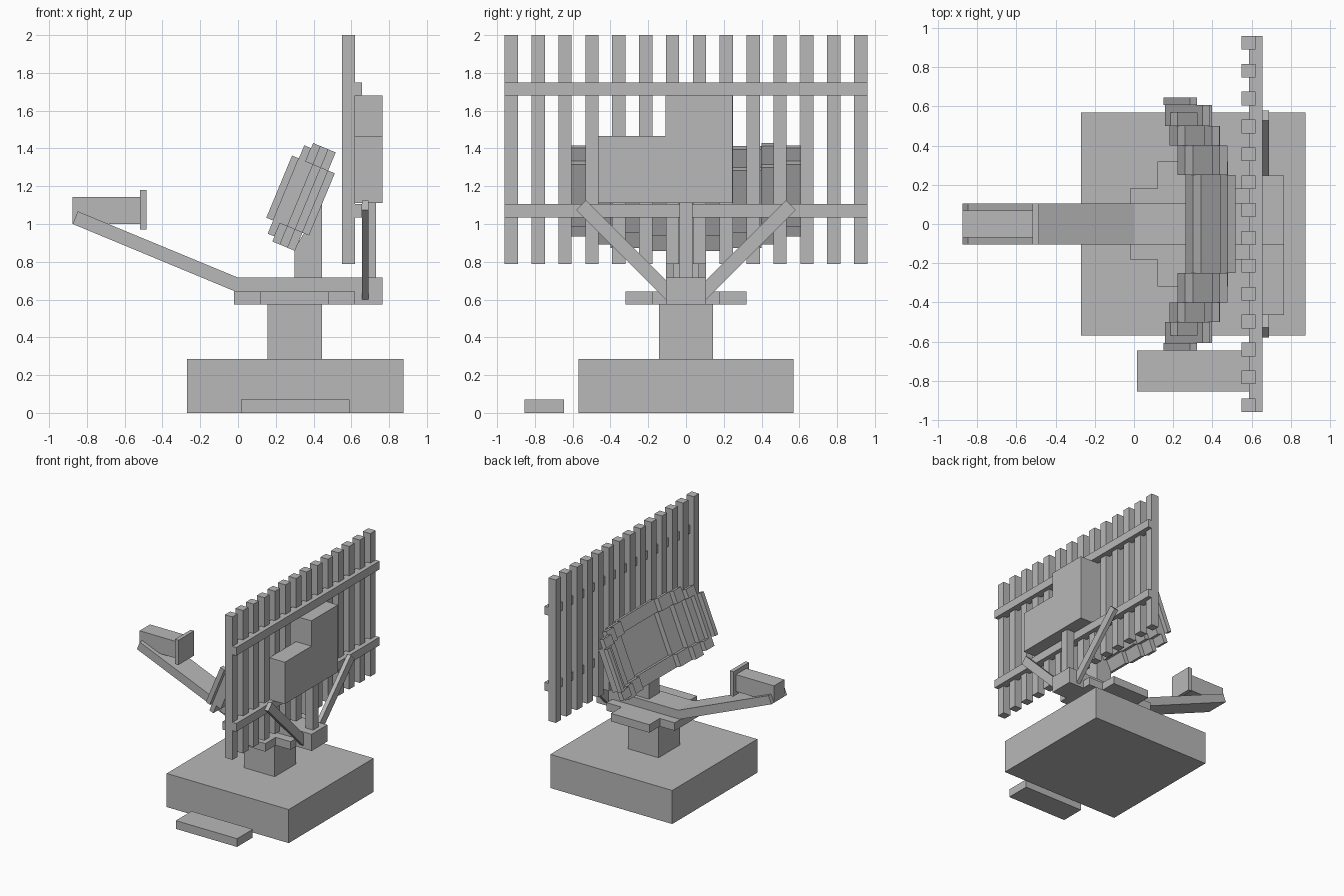
import bpy, bmesh, math
from mathutils import Matrix, Vector

cube = bpy.data.objects.get("Cube")
if cube:
    bpy.data.objects.remove(cube, do_unlink=True)

grey = bpy.data.materials.new("plain_grey")
grey.use_nodes = True
colour = (0.48, 0.48, 0.48, 1)
grey.diffuse_color = colour
grey.node_tree.nodes["Principled BSDF"].inputs["Base Color"].default_value = colour


def finish(name, bm):
    bmesh.ops.recalc_face_normals(bm, faces=bm.faces)
    mesh = bpy.data.meshes.new(name)
    bm.to_mesh(mesh)
    bm.free()
    mesh.materials.append(grey)
    obj = bpy.data.objects.new(name, mesh)
    bpy.context.collection.objects.link(obj)
    return obj


def box(name, x, y, z, frame=Matrix()):
    """Box from (min, max) ranges, placed in an optional frame."""
    mid = Vector([(a + b) / 2 for a, b in (x, y, z)])
    size = [b - a for a, b in (x, y, z)]
    bm = bmesh.new()
    bmesh.ops.create_cube(bm, size=1, matrix=frame @ Matrix.Translation(mid) @ Matrix.Diagonal((*size, 1)))
    return finish(name, bm)


def side_profile(name, points, half_width):
    """Outline in x and z, extruded symmetrically along y."""
    bm = bmesh.new()
    face = bm.faces.new([bm.verts.new((x, -half_width, z)) for x, z in points])
    new = bmesh.ops.extrude_face_region(bm, geom=[face])["geom"]
    bmesh.ops.translate(bm, vec=(0, 2 * half_width, 0),
                        verts=[v for v in new if isinstance(v, bmesh.types.BMVert)])
    return finish(name, bm)


# Ground plinth, loose step, column
box("base_block", (-0.27, 0.875), (-0.57, 0.57), (0, 0.285))
box("step", (0.015, 0.59), (-0.855, -0.645), (0, 0.07))
box("column", (0.157, 0.445), (-0.143, 0.143), (0.285, 0.575))

# Cross-shaped turntable
box("turntable_long", (-0.02, 0.62), (-0.18, 0.18), (0.575, 0.643))
box("turntable_wide", (0.12, 0.48), (-0.32, 0.32), (0.575, 0.643))

# Beam with rear block and raised front arm
side_profile("beam_and_arm", [(-0.875, 1.0), (-0.848, 1.067), (0, 0.716), (0.765, 0.716),
                              (0.765, 0.575), (0.62, 0.575), (0.62, 0.643), (-0.015, 0.643)], 0.105)

# Feed box and its end plate
box("feed_box", (-0.875, -0.518), (-0.07, 0.07), (1.0, 1.143))
box("feed_plate", (-0.518, -0.485), (-0.105, 0.105), (0.97, 1.18))

# Tilted dish: local x is depth, local z runs up the dish face
side_profile("dish_support", [(0.30, 0.71), (0.445, 0.71), (0.445, 1.11), (0.30, 0.87)], 0.07)
tilt = Matrix.Rotation(math.radians(22.5), 4, 'Y')
middle, panel, lip = 1.19, 0.178, 0.282
bounds = [0, 0.25, 0.40, 0.50, 0.607]
depths = [-0.012, -0.05, -0.092, -0.136, -0.179, -0.218, -0.257]
for i in range(4):
    half = lip if i < 3 else 0.253
    back, step, front = depths[i], depths[i + 1], depths[i + 2]
    # the centre strip spans both sides; the others come in pairs
    spans = [(-bounds[1], bounds[1])] if i == 0 else [
        (bounds[i], bounds[i + 1]), (-bounds[i + 1], -bounds[i])]
    for span in spans:
        box("dish_panel", (step, back), span, (middle - panel, middle + panel), tilt)
        box("dish_upper_lip", (front, step), span, (middle + panel, middle + half), tilt)
        box("dish_lower_lip", (front, step), span, (middle - half, middle - panel), tilt)
for s in (-1, 1):
    # Side walls closing the outer strips
    a, b = sorted((s * 0.607, s * 0.645))
    box("dish_tip", (depths[6], depths[5]), (a, b), (middle - panel, middle + panel), tilt)
    a, b = sorted((s * 0.57, s * 0.607))
    box("dish_side", (depths[5], depths[4]), (a, b), (middle - panel, middle + panel), tilt)

# Slatted screen with two rails
for i in range(14):
    y = -0.925 + i * 1.85 / 13
    box("screen_slat", (0.55, 0.62), (y - 0.035, y + 0.035), (0.787, 2.0))
for z in (1.035, 1.68):
    box("screen_rail", (0.586, 0.656), (-0.96, 0.96), (z, z + 0.07))

# Equipment cabinet behind the screen
box("cabinet_lower", (0.62, 0.765), (-0.465, 0.247), (1.11, 1.465))
box("cabinet_upper", (0.62, 0.765), (-0.108, 0.247), (1.465, 1.68))

# Post and diagonal braces carrying the screen
box("screen_post", (0.656, 0.73), (-0.035, 0.035), (0.71, 1.11))
for s in (-1, 1):
    place = Matrix.Translation((0.673, s * 0.075, 0.62)) @ Matrix.Rotation(-s * math.pi / 4, 4, 'X')
    box("screen_brace", (-0.0175, 0.0175), (-0.036, 0.036), (0, 0.678), place)
